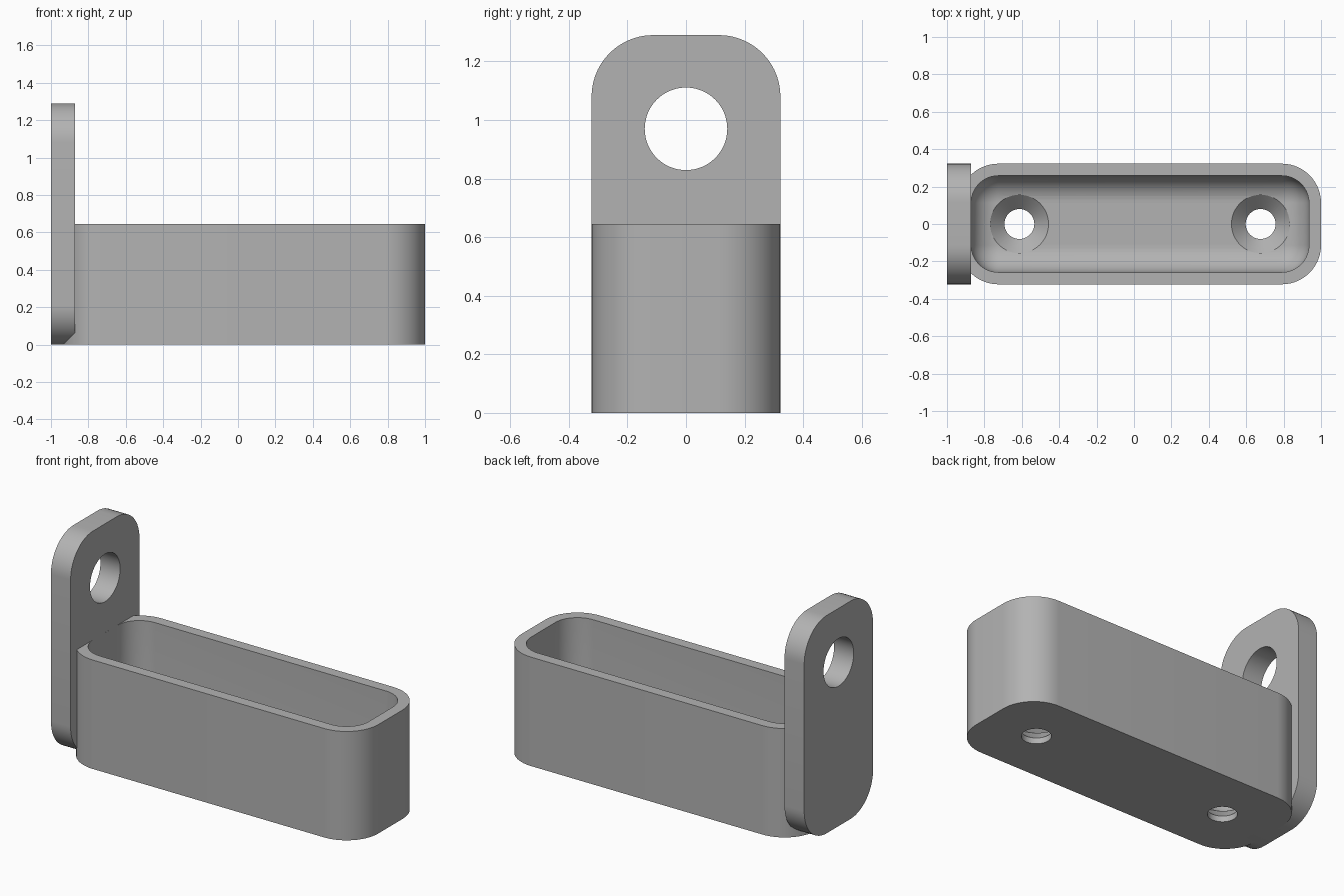
import bpy, bmesh
from math import pi, sin, cos
from mathutils import Matrix

cube = bpy.data.objects.get("Cube")
if cube:
    bpy.data.objects.remove(cube, do_unlink=True)

grey = bpy.data.materials.new("plain grey")
grey.use_nodes = True
COLOUR = (0.45, 0.45, 0.45, 1)
grey.diffuse_color = COLOUR
grey.node_tree.nodes["Principled BSDF"].inputs["Base Color"].default_value = COLOUR

HALF_DEPTH, HEIGHT, TRAY_HEIGHT = 0.3225, 1.29, 0.645
PLATE_INNER = -0.871          # inner face of the mounting plate
WALL, FLOOR, RADIUS = 0.0645, 0.11, 0.21
TRAY_X, TRAY_HALF = 0.0323, 0.9677


def rounded_rect(half_u, half_v, radius, steps=14):
    """Counter-clockwise outline with round corners."""
    points = []
    for k, (su, sv) in enumerate([(1, 1), (-1, 1), (-1, -1), (1, -1)]):
        for i in range(steps + 1):
            a = (k + i / steps) * pi / 2
            points.append((su * (half_u - radius) + radius * cos(a),
                           sv * (half_v - radius) + radius * sin(a)))
    return points


def circle(radius, steps=64):
    return [(radius * cos(2 * pi * i / steps), radius * sin(2 * pi * i / steps))
            for i in range(steps)]


def loft(name, sections, matrix):
    """Closed solid through a stack of (outline, height) sections."""
    bm = bmesh.new()
    rings = [[bm.verts.new((u, v, h)) for u, v in outline] for outline, h in sections]
    n = len(rings[0])
    for low, high in zip(rings, rings[1:]):
        for i in range(n):
            j = (i + 1) % n
            bm.faces.new((low[i], low[j], high[j], high[i]))
    bm.faces.new(rings[0][::-1])
    bm.faces.new(rings[-1])
    bmesh.ops.remove_doubles(bm, verts=bm.verts, dist=0.0001)
    bmesh.ops.recalc_face_normals(bm, faces=bm.faces)
    bm.transform(matrix)
    mesh = bpy.data.meshes.new(name)
    bm.to_mesh(mesh)
    bm.free()
    mesh.materials.append(grey)
    obj = bpy.data.objects.new(name, mesh)
    bpy.context.collection.objects.link(obj)
    return obj


def cut(target, cutter):
    cutter.hide_render = True
    mod = target.modifiers.new("cut", "BOOLEAN")
    mod.operation, mod.solver, mod.object = "DIFFERENCE", "EXACT", cutter
    bpy.context.view_layer.objects.active = target
    bpy.ops.object.modifier_apply(modifier=mod.name)
    bpy.data.objects.remove(cutter, do_unlink=True)


# Tray body with a cavity that curves into the floor
at_tray = Matrix.Translation((TRAY_X, 0, 0))
outer = rounded_rect(TRAY_HALF, HALF_DEPTH, RADIUS)
tray = loft("tray", [(outer, 0), (outer, TRAY_HEIGHT)], at_tray)

fillet = RADIUS - WALL
sections = []
for i in range(13):
    a = i / 12 * pi / 2
    inset = WALL + fillet * (1 - sin(a))
    sections.append((rounded_rect(TRAY_HALF - inset, HALF_DEPTH - inset, RADIUS - inset),
                     FLOOR + fillet * (1 - cos(a))))
sections.append((sections[-1][0], TRAY_HEIGHT + 0.1))
cut(tray, loft("cavity_cutter", sections, at_tray))

# Countersunk screw holes in the floor
for x in (-0.613, 0.677):
    hole = [(circle(0.08), -0.1), (circle(0.08), 0.035),
            (circle(0.156), FLOOR), (circle(0.156), FLOOR + 0.1)]
    cut(tray, loft("screw_hole_cutter", hole, Matrix.Translation((x, 0, 0))))

# Upright mounting plate with a large round hole; local u, v, h become y, z, x
upright = Matrix(((0, 0, 1, 0), (1, 0, 0, 0), (0, 1, 0, 0), (0, 0, 0, 1)))
side = rounded_rect(HALF_DEPTH, HEIGHT / 2, RADIUS)
plate = loft("mounting_plate", [(side, -1), (side, PLATE_INNER)],
             Matrix.Translation((0, 0, HEIGHT / 2)) @ upright)
ring = circle(0.141)
cut(plate, loft("plate_hole_cutter", [(ring, -1.1), (ring, -0.7)],
                Matrix.Translation((0, 0, 0.97)) @ upright))

# Smooth curves, sharp edges
for obj in (tray, plate):
    bpy.ops.object.select_all(action="DESELECT")
    obj.select_set(True)
    bpy.context.view_layer.objects.active = obj
    bpy.ops.object.shade_smooth_by_angle(angle=pi / 6)
